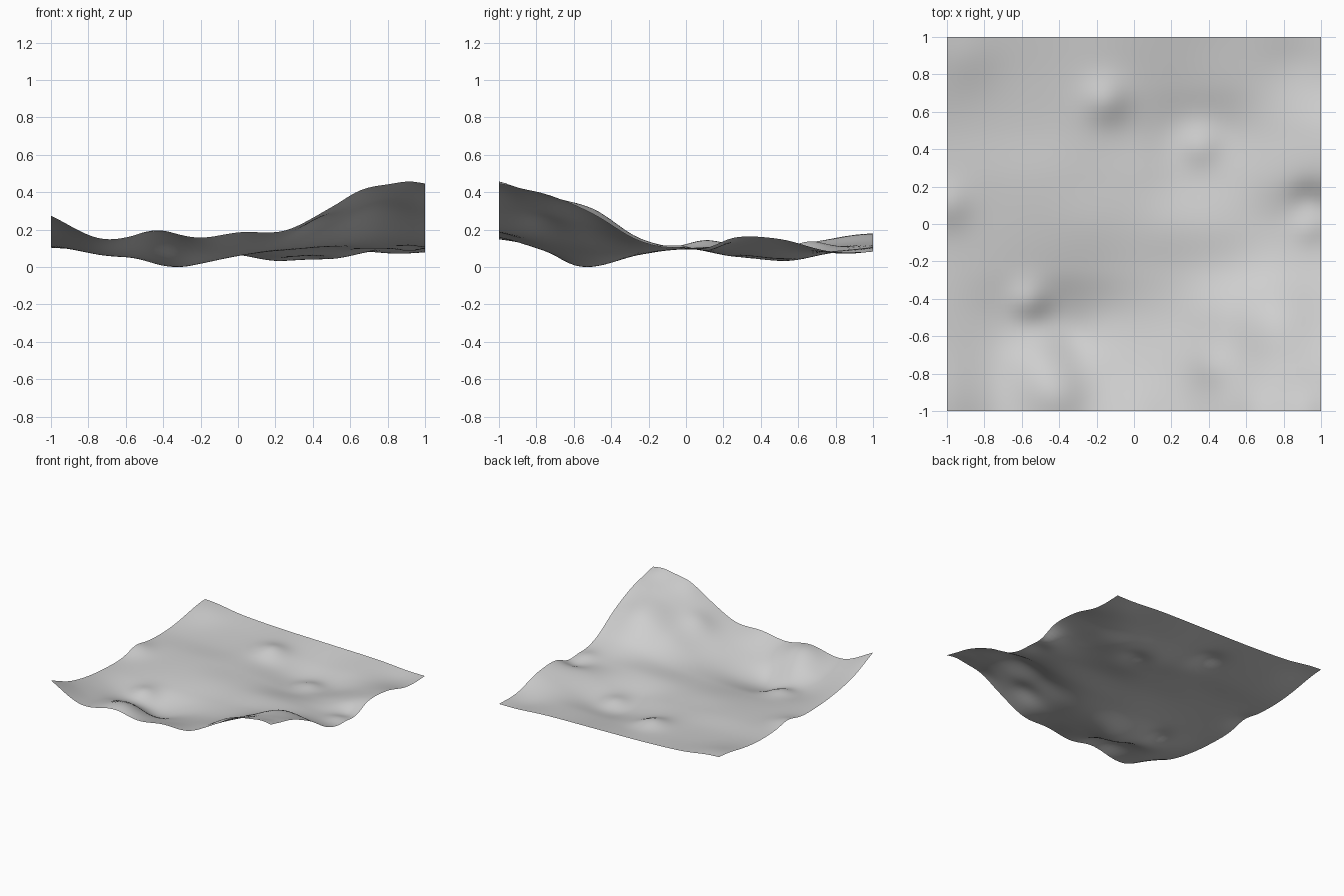
import bpy
import bmesh
from math import exp

# Remove the default object only
default_cube = bpy.data.objects.get("Cube")
if default_cube:
    bpy.data.objects.remove(default_cube, do_unlink=True)

SEGMENTS = 64

# Broad landform: heights in hundredths, rows run front to back, left to right
LANDFORM = [
    [28, 16, 15.5, 14.5, 19, 20, 32, 43, 44],
    [18, 11, 13, 8.5, 11, 16, 26.5, 37, 39.5],
    [13, 7, 2, 2, 6.5, 11.5, 21.5, 31.5, 29],
    [11, 9, 7.5, 7, 8, 9.5, 12.5, 16, 14.5],
    [11, 10.5, 10.5, 10.5, 10, 10.5, 11, 10.5, 10],
    [12, 11.5, 11.5, 10.5, 9, 6, 7.5, 12, 16.5],
    [12, 11, 10.5, 10, 7, 3, 4.5, 10, 15.5],
    [14.5, 12.5, 11.5, 11, 9, 7.5, 8.5, 9, 9.5],
    [17.5, 15, 13.5, 12.5, 12, 11.5, 11, 10, 9],
]

# Small mounds and dips: x, y, height, radius
MOUNDS = [
    (-0.4, -0.91, 0.06, 0.17),
    (0.92, -1, 0.022, 0.1),
    (0.64, -1, 0.02, 0.12),
    (0.42, -0.76, 0.025, 0.11),
    (-0.32, -0.62, -0.025, 0.12),
    (-0.56, -0.42, 0.053, 0.11),
    (-1, 0.1, 0.035, 0.12),
    (0.93, -0.02, 0.022, 0.09),
    (0.93, 0.13, -0.032, 0.1),
    (0.35, 0.42, 0.038, 0.11),
    (-0.15, 0.66, 0.045, 0.12),
    (-0.9, 0.9, 0.02, 0.17),
    (0.85, 0.87, -0.015, 0.15),
]


def smooth_curve(values, position):
    """Smooth interpolation through evenly spaced values, position in -1..1."""
    last = len(values) - 1
    place = (position + 1) / 2 * last
    start = max(0, min(int(place), last - 1))
    t = place - start
    b, c = values[start], values[start + 1]
    a = values[start - 1] if start > 0 else 2 * b - c
    d = values[start + 2] if start + 2 <= last else 2 * c - b
    slope_b, slope_c = (c - a) / 2, (d - b) / 2
    ease = t * t * (3 - 2 * t)
    return (b + (c - b) * ease
            + slope_b * t * (1 - t) ** 2
            - slope_c * t * t * (1 - t))


def mound_height(x, y):
    """Sum of the rounded local features."""
    total = 0
    for centre_x, centre_y, height, radius in MOUNDS:
        distance = (x - centre_x) ** 2 + (y - centre_y) ** 2
        total += height * exp(-distance / radius ** 2)
    return total


def ground_height(x, y):
    column = [smooth_curve(row, x) for row in LANDFORM]
    return smooth_curve(column, y) / 100 + mound_height(x, y)


# Ground colour
grey = bpy.data.materials.new("light_grey_ground")
grey.use_nodes = True
colour = (0.62, 0.62, 0.62, 1)
grey.diffuse_color = colour
shader = next(n for n in grey.node_tree.nodes if n.type == "BSDF_PRINCIPLED")
shader.inputs["Base Color"].default_value = colour

# Terrain sheet: a flat grid raised to the ground height
mesh = bpy.data.meshes.new("terrain")
bm = bmesh.new()
bmesh.ops.create_grid(bm, x_segments=SEGMENTS, y_segments=SEGMENTS, size=1)
for vert in bm.verts:
    vert.co.z = ground_height(vert.co.x, vert.co.y)

# Rest the lowest point on the floor
lowest = min(vert.co.z for vert in bm.verts)
for vert in bm.verts:
    vert.co.z -= lowest
for face in bm.faces:
    face.smooth = True
    if face.normal.z < 0:
        face.normal_flip()
bm.to_mesh(mesh)
bm.free()

mesh.materials.append(grey)
terrain = bpy.data.objects.new("terrain", mesh)
bpy.context.collection.objects.link(terrain)
